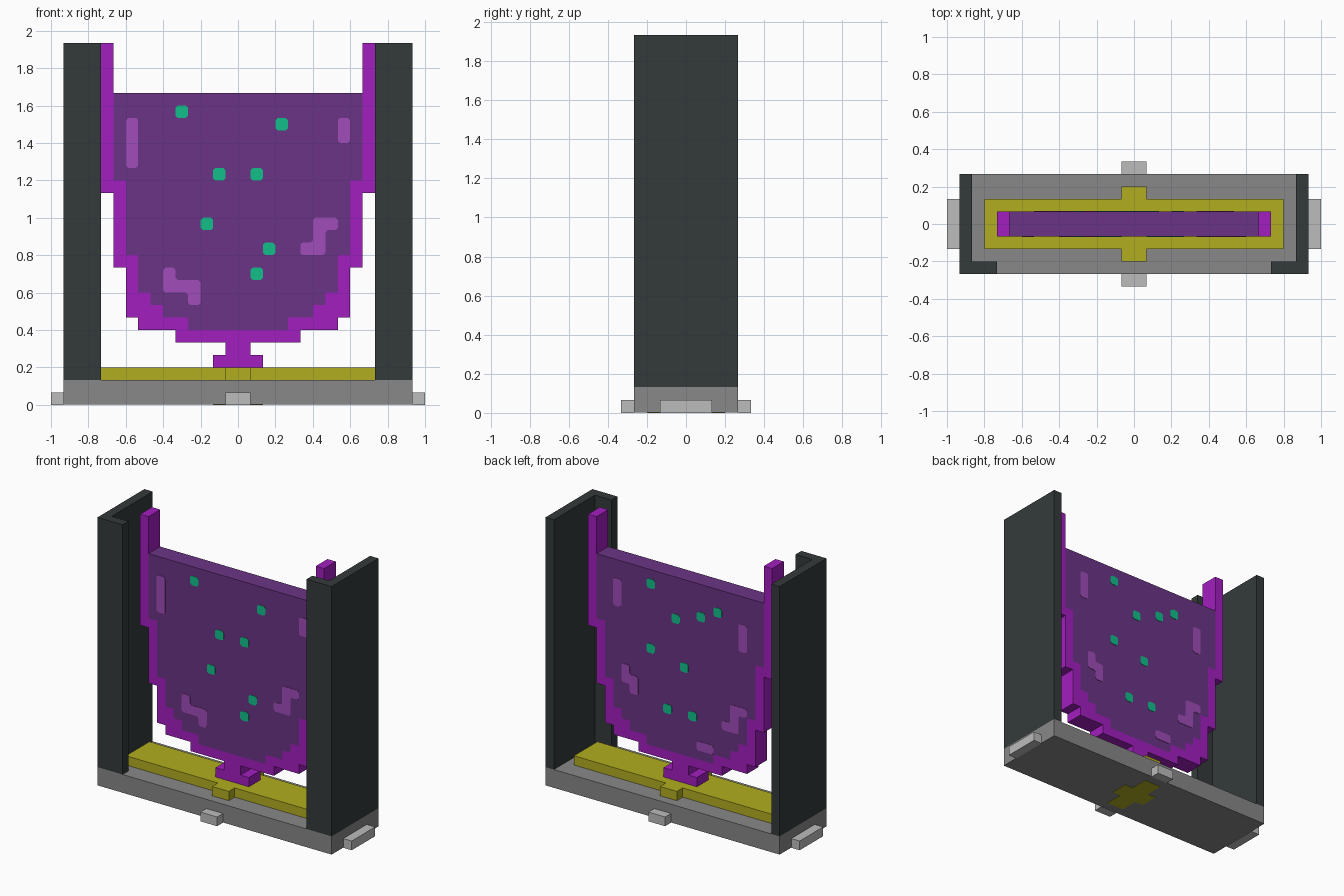
import bpy, bmesh
from mathutils import Vector

U = 1 / 15          # one block
cube = bpy.data.objects.get("Cube")
if cube:
    bpy.data.objects.remove(cube)


def material(name, r, g, b):
    lin = [(c / 255 / 12.92) if c < 11 else ((c / 255 + 0.055) / 1.055) ** 2.4 for c in (r, g, b)]
    m = bpy.data.materials.new(name)
    m.use_nodes = True
    m.diffuse_color = (*lin, 1)
    m.node_tree.nodes["Principled BSDF"].inputs["Base Color"].default_value = (*lin, 1)
    return m


GREY = material("stone grey", 136, 136, 136)
PALE = material("pale grey", 188, 188, 188)
YELLOW = material("mustard yellow", 178, 174, 32)
DARK = material("charcoal", 52, 58, 58)
BRIGHT = material("bright purple", 163, 30, 192)
PURPLE = material("deep purple", 107, 52, 134)
LILAC = material("lilac", 161, 76, 186)
TEAL = material("teal green", 18, 190, 138)


def prism(name, mat, outline, place, depth, chamfer=0):
    """Extrude an outline; place maps (a, b) in blocks to a 3D point."""
    bm = bmesh.new()
    face = bm.faces.new([bm.verts.new(place(a, b)) for a, b in outline])
    if chamfer:
        bmesh.ops.bevel(bm, geom=bm.verts[:], offset=chamfer, segments=1, affect='VERTICES')
    out = bmesh.ops.extrude_face_region(bm, geom=bm.faces[:])
    moved = [v for v in out["geom"] if isinstance(v, bmesh.types.BMVert)]
    bmesh.ops.translate(bm, verts=moved, vec=Vector(depth))
    bmesh.ops.recalc_face_normals(bm, faces=bm.faces[:])
    mesh = bpy.data.meshes.new(name)
    bm.to_mesh(mesh)
    bm.free()
    mesh.materials.append(mat)
    obj = bpy.data.objects.new(name, mesh)
    bpy.context.collection.objects.link(obj)
    return obj


def rect(x0, x1, y0, y1):
    return [(x0, y0), (x1, y0), (x1, y1), (x0, y1)]


def cross(w, d, stem, reach):
    """Plan of a block w by d with a stem crossing it front to back."""
    half = [(w, -d), (w, d), (stem, d), (stem, reach)]
    return [(stem, -reach), (stem, -d)] + half + \
        [(-x, y) for x, y in reversed(half)] + [(-stem, -d), (-stem, -reach)]


def flat(name, mat, outline, z0, z1):
    return prism(name, mat, outline, lambda x, y: (x * U, y * U, z0), (0, 0, z1 - z0))


# Base, its four tabs and the inlay underneath
flat("base", GREY, rect(-14, 14, -4, 4), 0.002, 2 * U)
flat("base_inlay", YELLOW, cross(2, 1, 1, 3), 0, 0.004)
for name, s in (("left", 1), ("right", -1)):
    flat(name + "_tab", PALE, rect(14 * s, 15 * s, -2, 2), 0, U)
for name, s in (("back", 1), ("front", -1)):
    flat(name + "_tab", PALE, rect(-1, 1, 4 * s, 5 * s), 0, U)

# Raised plate on the base
flat("plinth", YELLOW, cross(12, 2, 1, 3), 2 * U, 3 * U)

# Side walls, each with a front flange
wall = [(14, -4), (14, 4), (13, 4), (13, -3), (11, -3), (11, -4)]
for name, s in (("left", 1), ("right", -1)):
    flat(name + "_wall", DARK, [(x * s, y) for x, y in wall], 2 * U, 29 * U)


def stairs(z, steps):
    """Stepped half outline, from (half width, top height) pairs."""
    pts = []
    for w, top in steps:
        pts += [(w, z), (w, top)]
        z = top
    return pts


def mirrored(half):
    return half + [(-x, z) for x, z in reversed(half)]


def upright(name, mat, outline):
    return prism(name, mat, outline, lambda x, z: (x * U, -U, z * U), (0, 2 * U, 0))


# Stepped vessel: bright rim with foot, and the dark filling
outer = stairs(3, [(2, 4), (1, 5), (5, 6), (8, 7), (9, 11), (10, 17), (11, 29)])
inner = stairs(6, [(4, 7), (6, 8), (7, 9), (8, 12), (9, 18), (10, 25)])
upright("rim", BRIGHT, mirrored(outer + [(10, 29)] + inner[::-1]))
upright("filling", PURPLE, mirrored(inner))


def mark(name, mat, outline, side):
    """Thin plate on the filling; side -1 is the front, 1 the back (seen from behind)."""
    prism(name, mat, outline, lambda x, z: (-x * side * U, side * U, z * U),
          (0, side * 0.003, 0), 0.012)


def hook(x, z):
    return [(x, z), (x + 2, z), (x + 2, z + 2), (x + 3, z + 2), (x + 3, z + 3),
            (x + 1, z + 3), (x + 1, z + 1), (x, z + 1)]


def zigzag(x, z, wide):
    e = x + wide
    return [(x, z + 1), (e - 1, z + 1), (e - 1, z), (e, z), (e, z + 2),
            (x + 1, z + 2), (x + 1, z + 3), (x, z + 3)]


# Teal dots (lower corner of each, in blocks)
front_dots = [(-5, 23), (3, 22), (-2, 18), (1, 18), (-3, 14), (2, 12), (1, 10)]
back_dots = [(-4, 23), (-1, 20), (2, 21), (4, 22), (-4, 16), (0, 15), (-2, 10), (1, 10)]
for name, side, dots in (("front", -1, front_dots), ("back", 1, back_dots)):
    for x, z in dots:
        mark(name + "_dot", TEAL, rect(x, x + 1, z, z + 1), side)

# Lilac streaks
front_streaks = [rect(-9, -8, 19, 23), rect(8, 9, 21, 23), zigzag(-6, 8, 3), hook(5, 12)]
back_streaks = [rect(-8, -7, 20, 23), rect(7, 8, 19, 22), zigzag(-7, 11, 2), hook(5, 10),
                rect(2, 4, 7, 8)]
for name, side, streaks in (("front", -1, front_streaks), ("back", 1, back_streaks)):
    for outline in streaks:
        mark(name + "_streak", LILAC, outline, side)
